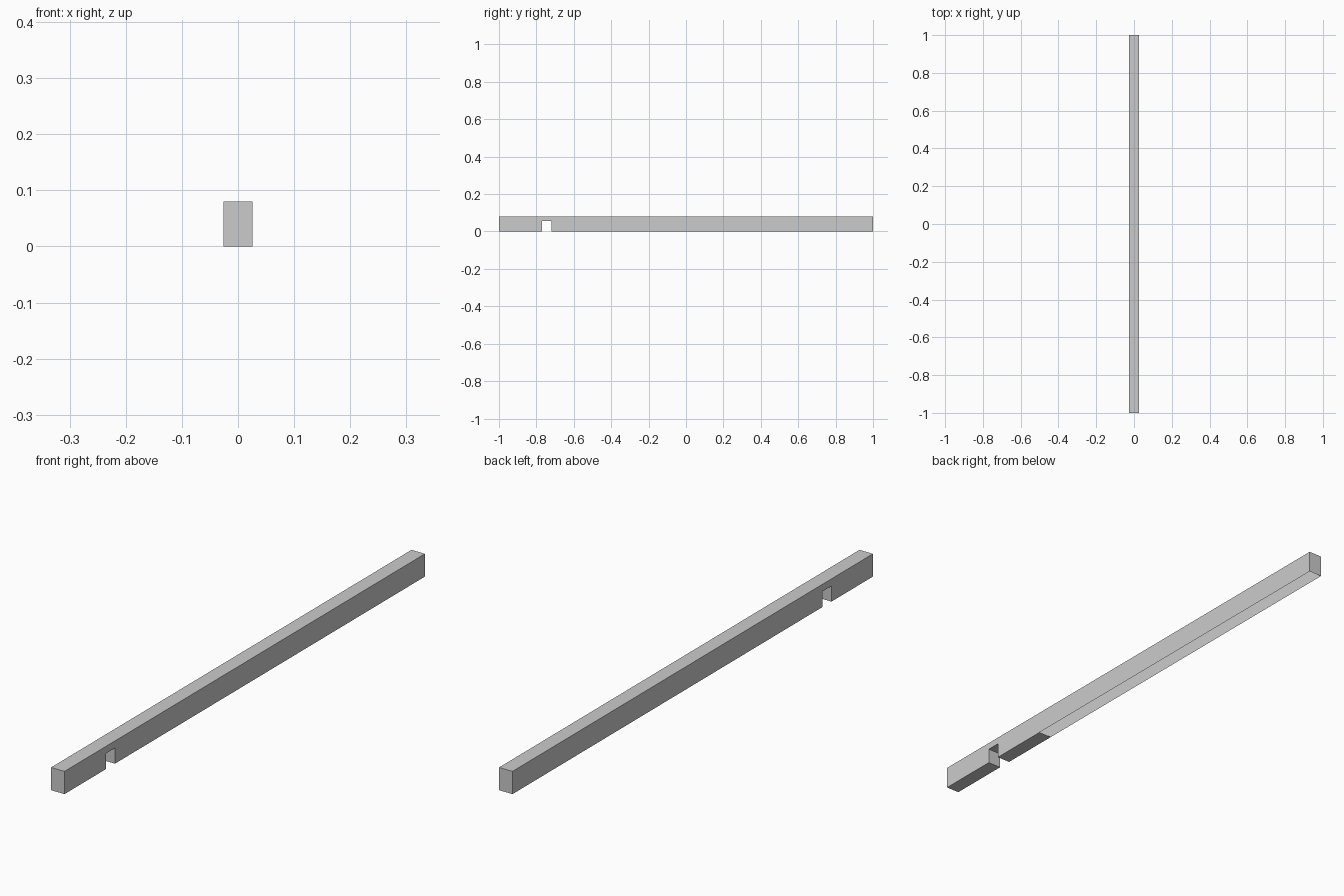
import bpy
import bmesh

if "Cube" in bpy.data.objects:
    bpy.data.objects.remove(bpy.data.objects["Cube"])

HALF_W = 0.026
HEIGHT = 0.08
NOTCH_TOP = 0.055
OPEN_FROM = -0.49   # underside is open from here to the back end

# side outline (y, z), with the square notch near the front end
profile = [(-1, 0), (-0.77, 0), (-0.77, NOTCH_TOP), (-0.72, NOTCH_TOP),
           (-0.72, 0), (OPEN_FROM, 0), (1, 0), (1, HEIGHT), (-1, HEIGHT)]

# notched beam: outline extruded across its width
bm = bmesh.new()
side = bm.faces.new([bm.verts.new((-HALF_W, y, z)) for y, z in profile])
ext = bmesh.ops.extrude_face_region(bm, geom=[side], use_keep_orig=True)
moved = [v for v in ext["geom"] if isinstance(v, bmesh.types.BMVert)]
bmesh.ops.translate(bm, verts=moved, vec=(2 * HALF_W, 0, 0))
bmesh.ops.recalc_face_normals(bm, faces=bm.faces)

# open underside
hidden = [f for f in bm.faces
          if all(v.co.z < 1e-5 and v.co.y > OPEN_FROM - 1e-4 for v in f.verts)]
bmesh.ops.delete(bm, geom=hidden, context="FACES_ONLY")

mesh = bpy.data.meshes.new("notched_beam")
bm.to_mesh(mesh)
bm.free()
bpy.context.collection.objects.link(bpy.data.objects.new("notched_beam", mesh))
